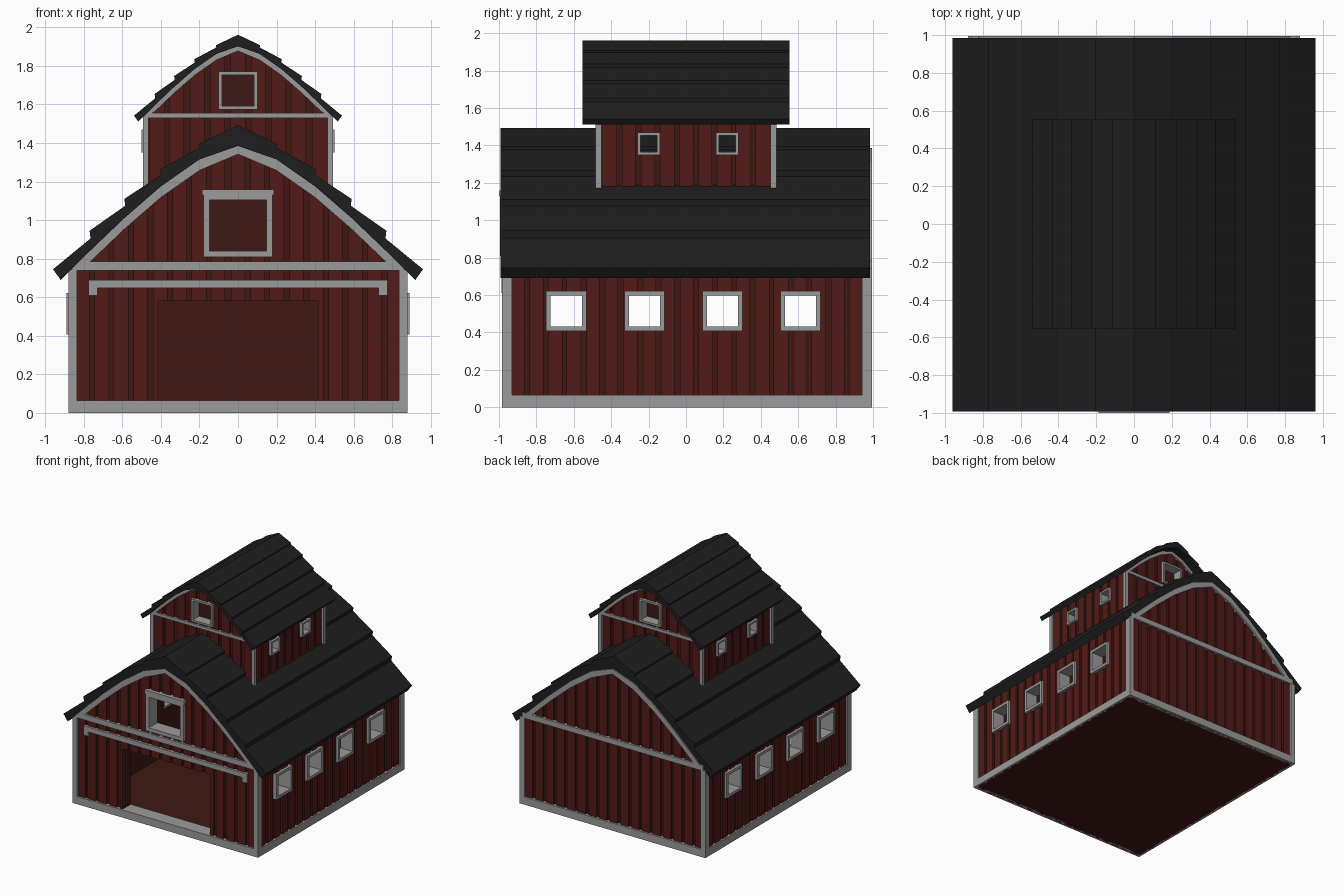
import bpy, bmesh, random

if "Cube" in bpy.data.objects:
    bpy.data.objects.remove(bpy.data.objects["Cube"])

random.seed(4)


def material(name, rgb):
    m = bpy.data.materials.new(name)
    m.diffuse_color = (*rgb, 1)
    m.use_nodes = True
    m.node_tree.nodes["Principled BSDF"].inputs["Base Color"].default_value = m.diffuse_color
    return m


RED = material("red_boards", (0.085, 0.011, 0.009))
DARK = material("dark_red_wall", (0.05, 0.009, 0.007))
GREY = material("grey_trim", (0.33, 0.33, 0.33))
BLACK = material("black_roof", (0.013, 0.013, 0.013))

parts = {}
MAIN_Y = 0.005          # the walls sit slightly behind the roof centre


def prism(part, mat, side, poly, w0, w1, dy=0.0):
    """Extrude a (u, z) polygon outward from w0 to w1 on one side of the building."""
    bm, _ = parts.setdefault(part, (bmesh.new(), mat))
    place = {"front": lambda u, w: (u, -w + dy), "back": lambda u, w: (-u, w + dy),
             "right": lambda u, w: (w, u + dy), "left": lambda u, w: (-w, u + dy)}[side]
    rings = [[bm.verts.new((*place(u, w), z)) for u, z in poly] for w in (w0, w1)]
    n = len(poly)
    faces = [bm.faces.new(rings[0]), bm.faces.new(rings[1][::-1])]
    for i in range(n):
        j = (i + 1) % n
        faces.append(bm.faces.new((rings[0][j], rings[0][i], rings[1][i], rings[1][j])))
    bmesh.ops.recalc_face_normals(bm, faces=faces)


def box(part, mat, side, u0, u1, z0, z1, w0, w1, dy=0.0):
    prism(part, mat, side, [(u0, z0), (u1, z0), (u1, z1), (u0, z1)], w0, w1, dy)


def frame(part, side, u0, u1, z0, z1, t, w0, w1, dy=0.0):
    """Four-piece window frame."""
    for a, b, c, d in ((u0, u1, z0, z0 + t), (u0, u1, z1 - t, z1),
                       (u0, u0 + t, z0 + t, z1 - t), (u1 - t, u1, z0 + t, z1 - t)):
        box(part, GREY, side, a, b, c, d, w0, w1, dy)


# Roof cross-section (half): smooth underside, stepped overlapping panels on top
UNDER = [(0, 1.385), (0.2, 1.315), (0.4, 1.175), (0.59, 1.01), (0.77, 0.838), (0.92, 0.69)]
OUTER = [(0.96, 0.745), (0.765, 0.905), (0.77, 0.945), (0.585, 1.075), (0.59, 1.11),
         (0.40, 1.235), (0.405, 1.265), (0.2, 1.375), (0.205, 1.395), (0, 1.492)]
K = 0.562


def upper(p):
    """Main roof point to the smaller upper roof."""
    return (p[0] * K, 1.962 - K * (1.492 - p[1]))


def curve_top(points):
    def top(u):
        u = abs(u)
        for (x0, z0), (x1, z1) in zip(points, points[1:]):
            if u <= x1:
                return z0 + (z1 - z0) * (u - x0) / (x1 - x0)
        return points[-1][1]
    return top


def strip(part, mat, side, u0, u1, z0, top, knots, holes, w0, w1, dy):
    """Wall piece from u0 to u1 under the curve top, leaving rectangular holes open."""
    cuts = {u0, u1}
    for c in [k for h in holes for k in h[:2]] + [s * k for k in knots for s in (1, -1)]:
        if u0 < c < u1:
            cuts.add(c)
    cuts = sorted(cuts)
    for a, b in zip(cuts, cuts[1:]):
        if b - a < 1e-4:
            continue
        cur = z0
        for h in sorted(holes, key=lambda h: h[2]):
            if h[0] < (a + b) / 2 < h[1]:
                if h[2] > cur + 1e-3:
                    box(part, mat, side, a, b, cur, h[2], w0, w1, dy)
                cur = max(cur, h[3])
        if min(top(a), top(b)) > cur + 0.002:
            prism(part, mat, side, [(a, cur), (b, cur), (b, top(b)), (a, top(a))], w0, w1, dy)


def wall(name, side, half, z0, top, knots, holes, w_in, w_wall, w_board, dy):
    """Dark backing wall with spaced red boards on it."""
    strip(name + "_wall", DARK, side, -half, half, z0, top, knots, holes, w_in, w_wall, dy)
    n = round(2 * half / 0.1)
    step = 2 * half / n
    for i in range(n):
        a = -half + i * step + random.uniform(0.010, 0.016)
        b = -half + (i + 1) * step - random.uniform(0.010, 0.016)
        strip(name + "_boards", RED, side, a, b, z0, top, knots, holes, w_wall, w_board, dy)


def gable_trim(part, side, points, start, drop, floor, w0, w1, dy):
    """Curved trim following the underside of the roof."""
    top = curve_top(points)
    xs = [p[0] for p in points if p[0] < start] + [start]
    inner = [max(top(x) - drop * (0.75 if x == 0 else 1), floor) for x in xs]
    for i in range(len(xs) - 1):
        for s in (1, -1):
            prism(part, GREY, side, [(s * xs[i], inner[i]), (s * xs[i + 1], inner[i + 1]),
                                     (s * xs[i + 1], top(xs[i + 1])), (s * xs[i], top(xs[i]))], w0, w1, dy)


def roof(name, fit, y0, y1):
    half = [fit(p) for p in UNDER + OUTER]
    poly = half + [(-x, z) for x, z in half[-2:0:-1]]
    prism(name, BLACK, "back", poly, y0, y1)


# ---- Main barn ----
roof("main_roof", lambda p: p, -0.993, 0.985)
main_top = curve_top(UNDER)
main_knots = [p[0] for p in UNDER]
door = (-0.415, 0.415, 0.06, 0.58)
loft = (-0.165, 0.165, 0.825, 1.14)
wall("front", "front", 0.86, 0, main_top, main_knots, [door, loft], 0.87, 0.958, 0.974, MAIN_Y)
wall("back", "back", 0.86, 0, main_top, main_knots, [], 0.87, 0.958, 0.974, MAIN_Y)

window_y = (-0.64, -0.222, 0.195, 0.612)
side_holes = [(y - 0.097 - MAIN_Y, y + 0.097 - MAIN_Y, 0.415, 0.615) for y in window_y]
for side in ("right", "left"):
    wall(side, side, 0.955, 0, lambda u: 0.75, [], side_holes, 0.77, 0.852, 0.867, MAIN_Y)
    for y in window_y:
        frame("side_window_frames", side, y - 0.108, y + 0.108, 0.407, 0.623, 0.024, 0.775, 0.89)
    # base board and corner posts
    box("base_trim", GREY, side, -0.99, 0.99, 0, 0.065, 0.85, 0.88, MAIN_Y)
    for s in (-1, 1):
        u = sorted((s * 0.99, s * 0.935))
        box("corner_posts", GREY, side, *u, 0.065, 0.745, 0.835, 0.88, MAIN_Y)

for side in ("front", "back"):
    box("base_trim", GREY, side, -0.85, 0.85, 0, 0.065, 0.95, 0.99, MAIN_Y)
    box("gable_beam", GREY, side, -0.86, 0.86, 0.74, 0.786, 0.95, 0.99, MAIN_Y)
    gable_trim("gable_trim", side, UNDER, 0.86, 0.057, 0.745, 0.95, 0.99, MAIN_Y)

# Floor and door sill
box("floor", DARK, "front", -0.855, 0.855, 0.0, 0.02, -0.96, 0.96, MAIN_Y)
box("door_sill", GREY, "front", -0.415, 0.415, 0.021, 0.064, 0.865, 0.96, MAIN_Y)

# Sliding door track with hooked ends
box("door_track", GREY, "front", -0.775, 0.775, 0.648, 0.69, 0.965, 0.992, MAIN_Y)
for s in (-1, 1):
    box("door_track", GREY, "front", *sorted((s * 0.775, s * 0.73)), 0.61, 0.648, 0.965, 0.992, MAIN_Y)

# Loft window in the front gable
frame("loft_window_frame", "front", -0.18, 0.18, 0.81, 1.135, 0.031, 0.88, 1.0, MAIN_Y)
box("loft_window_header", GREY, "front", -0.187, 0.187, 1.13, 1.16, 0.94, 1.005, MAIN_Y)

# ---- Raised upper storey ----
roof("upper_roof", upper, -0.553, 0.553)
up_points = [upper(p) for p in UNDER]
up_top = curve_top(up_points)
up_knots = [p[0] for p in up_points]
up_window = (-0.092, 0.092, 1.583, 1.763)
for side in ("front", "back"):
    wall("upper_" + side, side, 0.475, 1.17, up_top, up_knots, [up_window], 0.41, 0.46, 0.471, 0)
    frame("upper_gable_window_frames", side, -0.1, 0.1, 1.575, 1.77, 0.016, 0.40, 0.492)
    box("upper_window_backing", DARK, side, -0.12, 0.12, 1.56, 1.785, 0.39, 0.405)
    box("upper_gable_beam", GREY, side, -0.475, 0.475, 1.53, 1.556, 0.45, 0.483)
    gable_trim("upper_gable_trim", side, up_points, 0.483, 0.032, 1.535, 0.45, 0.483, 0)

up_window_y = (-0.2, 0.22)
up_holes = [(y - 0.052, y + 0.052, 1.358, 1.462) for y in up_window_y]
for side in ("right", "left"):
    wall("upper_" + side, side, 0.46, 1.17, lambda u: 1.545, [], up_holes, 0.42, 0.47, 0.481, 0)
    for y in up_window_y:
        frame("upper_side_window_frames", side, y - 0.06, y + 0.06, 1.35, 1.47, 0.016, 0.42, 0.5)
    for s in (-1, 1):
        box("upper_corner_posts", GREY, side, *sorted((s * 0.483, s * 0.452)), 1.17, 1.54, 0.465, 0.494)

# Turn the collected parts into objects
for name, (bm, mat) in parts.items():
    mesh = bpy.data.meshes.new(name)
    bm.to_mesh(mesh)
    bm.free()
    mesh.materials.append(mat)
    bpy.context.collection.objects.link(bpy.data.objects.new(name, mesh))
